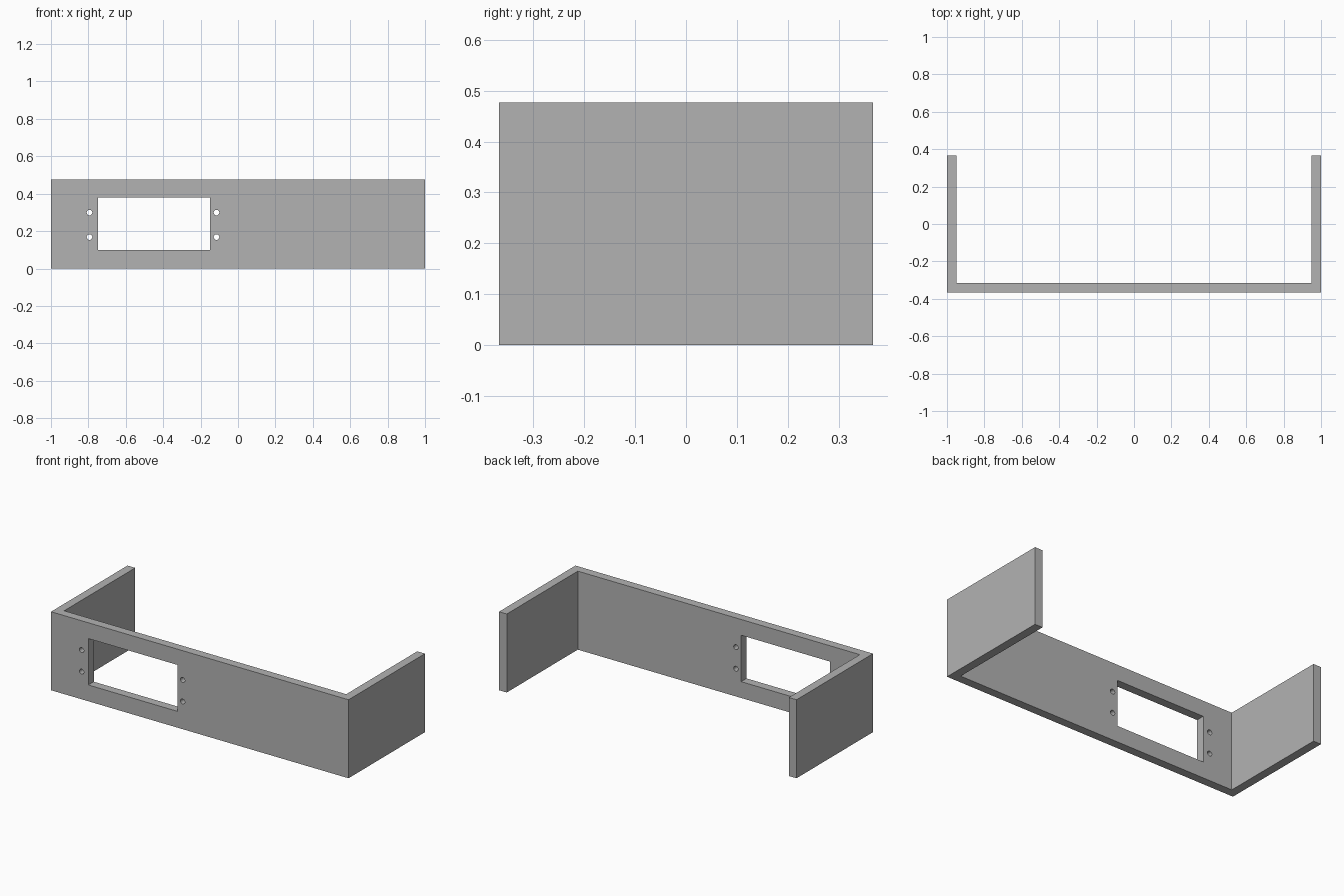
import bpy
import bmesh
from mathutils import Matrix, Vector

if "Cube" in bpy.data.objects:
    bpy.data.objects.remove(bpy.data.objects["Cube"], do_unlink=True)

HEIGHT, DEPTH, WALL = 0.477, 0.367, 0.052

grey = bpy.data.materials.new("plain_grey")
grey.use_nodes = True
grey.diffuse_color = (0.45, 0.45, 0.45, 1)
grey.node_tree.nodes["Principled BSDF"].inputs["Base Color"].default_value = grey.diffuse_color


def make_object(name, bm):
    bmesh.ops.recalc_face_normals(bm, faces=bm.faces)
    mesh = bpy.data.meshes.new(name)
    bm.to_mesh(mesh)
    bm.free()
    mesh.materials.append(grey)
    obj = bpy.data.objects.new(name, mesh)
    bpy.context.collection.objects.link(obj)
    return obj


# U-shaped bracket: plan outline extruded upwards
inner = 1 - WALL
half = [(1, -DEPTH), (1, DEPTH), (inner, DEPTH), (inner, WALL - DEPTH)]
outline = half + [(-x, y) for x, y in reversed(half)]
bm = bmesh.new()
base = bm.faces.new([bm.verts.new((x, y, 0)) for x, y in outline])
top = bmesh.ops.extrude_face_region(bm, geom=[base])["geom"]
bmesh.ops.translate(bm, vec=(0, 0, HEIGHT),
                    verts=[v for v in top if isinstance(v, bmesh.types.BMVert)])
bracket = make_object("bracket", bm)

# Cutter: rectangular window with two screw holes on each side
x0, x1, z0, z1 = -0.749, -0.15, 0.099, 0.381
wall_y = -DEPTH + WALL / 2
bm = bmesh.new()
bmesh.ops.create_cube(bm, size=1, matrix=Matrix.Translation(((x0 + x1) / 2, wall_y, (z0 + z1) / 2))
                      @ Matrix.Diagonal((x1 - x0, 0.2, z1 - z0, 1)))
for x in (-0.794, -0.115):
    for z in (0.168, 0.299):
        bmesh.ops.create_cone(bm, cap_ends=True, segments=24, radius1=0.015, radius2=0.015, depth=0.2,
                              matrix=Matrix.Translation((x, wall_y, z)) @ Matrix.Rotation(1.5707963, 4, "X"))
cutter = make_object("opening_cutter", bm)
cutter.hide_render = True

# Cut the openings and keep the finished mesh
cut = bracket.modifiers.new("openings", "BOOLEAN")
cut.operation = "DIFFERENCE"
cut.solver = "EXACT"
cut.object = cutter
bpy.context.view_layer.objects.active = bracket
bracket.select_set(True)
bpy.ops.object.modifier_apply(modifier=cut.name)
bpy.data.objects.remove(cutter, do_unlink=True)
bpy.ops.object.shade_smooth_by_angle()
